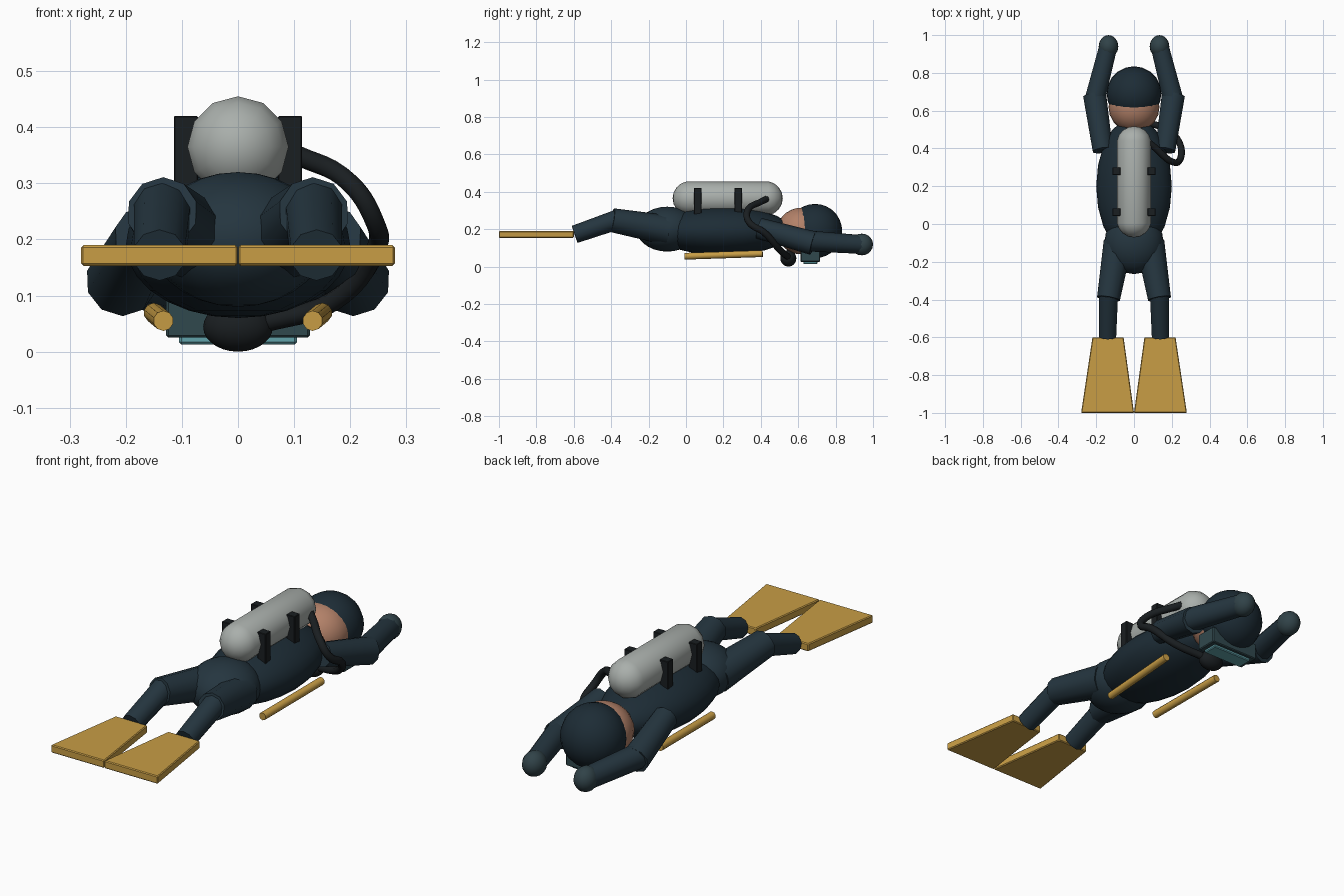
import bpy, bmesh, math
from mathutils import Vector, Matrix

if "Cube" in bpy.data.objects:
    bpy.data.objects.remove(bpy.data.objects["Cube"])


def material(name, r, g, b):
    m = bpy.data.materials.new(name)
    m.diffuse_color = (r, g, b, 1)
    m.use_nodes = True
    m.node_tree.nodes["Principled BSDF"].inputs["Base Color"].default_value = m.diffuse_color
    return m


SUIT = material("suit", .018, .036, .050)
DARK = material("dark_suit", .012, .025, .036)
GLOVE = material("glove", .03, .055, .065)
SKIN = material("skin", .45, .22, .14)
METAL = material("metal", .40, .43, .41)
RUBBER = material("rubber", .010, .013, .015)
YELLOW = material("yellow", .58, .34, .06)
FRAME = material("mask_frame", .03, .065, .075)
GLASS = material("glass", .12, .36, .40)


def finish(name, bm, mat, smooth=True):
    bmesh.ops.recalc_face_normals(bm, faces=bm.faces)
    me = bpy.data.meshes.new(name)
    bm.to_mesh(me)
    bm.free()
    me.materials.append(mat)
    ob = bpy.data.objects.new(name, me)
    bpy.context.collection.objects.link(ob)
    if smooth:
        bpy.ops.object.select_all(action='DESELECT')
        ob.select_set(True)
        bpy.context.view_layer.objects.active = ob
        bpy.ops.object.shade_smooth_by_angle(angle=math.radians(40))
    return ob


def ellipsoid(name, centre, radii, mat, segs=20, rings=14):
    bm = bmesh.new()
    bmesh.ops.create_uvsphere(bm, u_segments=segs, v_segments=rings, radius=1)
    bmesh.ops.transform(bm, matrix=Matrix.Translation(centre) @ Matrix.Diagonal((*radii, 1)), verts=bm.verts)
    return finish(name, bm, mat)


def limb(name, a, b, r1, r2, mat, sides=10):
    # tapered cylinder between two points
    a, b = Vector(a), Vector(b)
    bm = bmesh.new()
    bmesh.ops.create_cone(bm, cap_ends=True, segments=sides, radius1=r1, radius2=r2, depth=(b - a).length)
    rot = (b - a).to_track_quat('Z', 'Y').to_matrix().to_4x4()
    bmesh.ops.transform(bm, matrix=Matrix.Translation((a + b) / 2) @ rot, verts=bm.verts)
    return finish(name, bm, mat)


def box(name, centre, size, mat, bevel=.004):
    bm = bmesh.new()
    bmesh.ops.create_cube(bm, size=1)
    bmesh.ops.transform(bm, matrix=Matrix.Translation(centre) @ Matrix.Diagonal((*size, 1)), verts=bm.verts)
    bmesh.ops.bevel(bm, geom=bm.edges[:], offset=bevel, segments=1, affect='EDGES')
    return finish(name, bm, mat, False)


# Body and head
ellipsoid("torso", (0, .2, .19), (.2, .365, .13), DARK)
ellipsoid("hips", (0, -.1, .2), (.157, .165, .12), SUIT)
ellipsoid("face", (0, .62, .19), (.135, .135, .125), SKIN)
ellipsoid("hood", (0, .69, .19), (.145, .145, .145), DARK)

# Diving mask and mouthpiece
box("mask_frame", (0, .665, .065), (.256, .105, .08), FRAME)
box("mask_glass", (0, .665, .023), (.21, .075, .02), GLASS)
ellipsoid("regulator", (0, .547, .044), (.062, .043, .044), RUBBER)

# Air tank: sphere stretched at its middle band
bm = bmesh.new()
bmesh.ops.create_uvsphere(bm, u_segments=12, v_segments=9, radius=.0915)
for v in bm.verts:
    v.co.z += math.copysign(.203, v.co.z)
bmesh.ops.transform(bm, matrix=Matrix.Translation((0, .223, .365)) @ Matrix.Rotation(math.pi / 2, 4, 'X'), verts=bm.verts)
finish("air_tank", bm, METAL)

# Air hose
cu = bpy.data.curves.new("air_hose", 'CURVE')
cu.dimensions = '3D'
cu.bevel_depth = .018
cu.bevel_resolution = 2
cu.resolution_u = 6
cu.use_fill_caps = True
path = [(.04, .46, .375), (.11, .405, .348), (.2, .33, .30), (.24, .335, .24),
        (.245, .42, .18), (.17, .5, .09), (.04, .547, .05)]
sp = cu.splines.new('BEZIER')
sp.bezier_points.add(len(path) - 1)
for p, co in zip(sp.bezier_points, path):
    p.co = co
    p.handle_left_type = p.handle_right_type = 'AUTO'
cu.materials.append(RUBBER)
bpy.context.collection.objects.link(bpy.data.objects.new("air_hose", cu))

for s, side in ((-1, "left"), (1, "right")):
    # Arms reaching forward
    limb(side + "_upper_arm", (s * .165, .39, .205), (s * .208, .68, .125), .056, .064, SUIT)
    limb(side + "_forearm", (s * .21, .65, .137), (s * .136, .94, .118), .056, .05, SUIT)
    ellipsoid(side + "_hand", (s * .135, .94, .118), (.052, .06, .058), GLOVE, 16, 10)
    # Legs
    limb(side + "_thigh", (s * .085, -.1, .195), (s * .135, -.395, .248), .08, .064, SUIT)
    limb(side + "_calf", (s * .135, -.37, .25), (s * .14, -.595, .172), .053, .048, SUIT)
    # Swim fins: flared plates
    bm = bmesh.new()
    outline = [(.055, -.6), (.22, -.6), (.28, -1), (0, -1)]
    f = bm.faces.new([bm.verts.new((s * x, y, .153)) for x, y in outline])
    top = bmesh.ops.extrude_face_region(bm, geom=[f])["geom"]
    bmesh.ops.translate(bm, vec=(0, 0, .037), verts=[g for g in top if isinstance(g, bmesh.types.BMVert)])
    bmesh.ops.recalc_face_normals(bm, faces=bm.faces)
    bmesh.ops.bevel(bm, geom=bm.edges[:], offset=.004, segments=1, affect='EDGES')
    finish(side + "_fin", bm, YELLOW, False)
    # Rods under the chest
    limb(side + "_rod", (s * .133, -.007, .055), (s * .15, .41, .069), .018, .018, YELLOW)
    # Tank brackets
    for y, end in ((.063, "rear"), (.28, "fore")):
        box(f"{side}_{end}_bracket", (s * .093, y, .345), (.043, .04, .15), RUBBER, .002)
